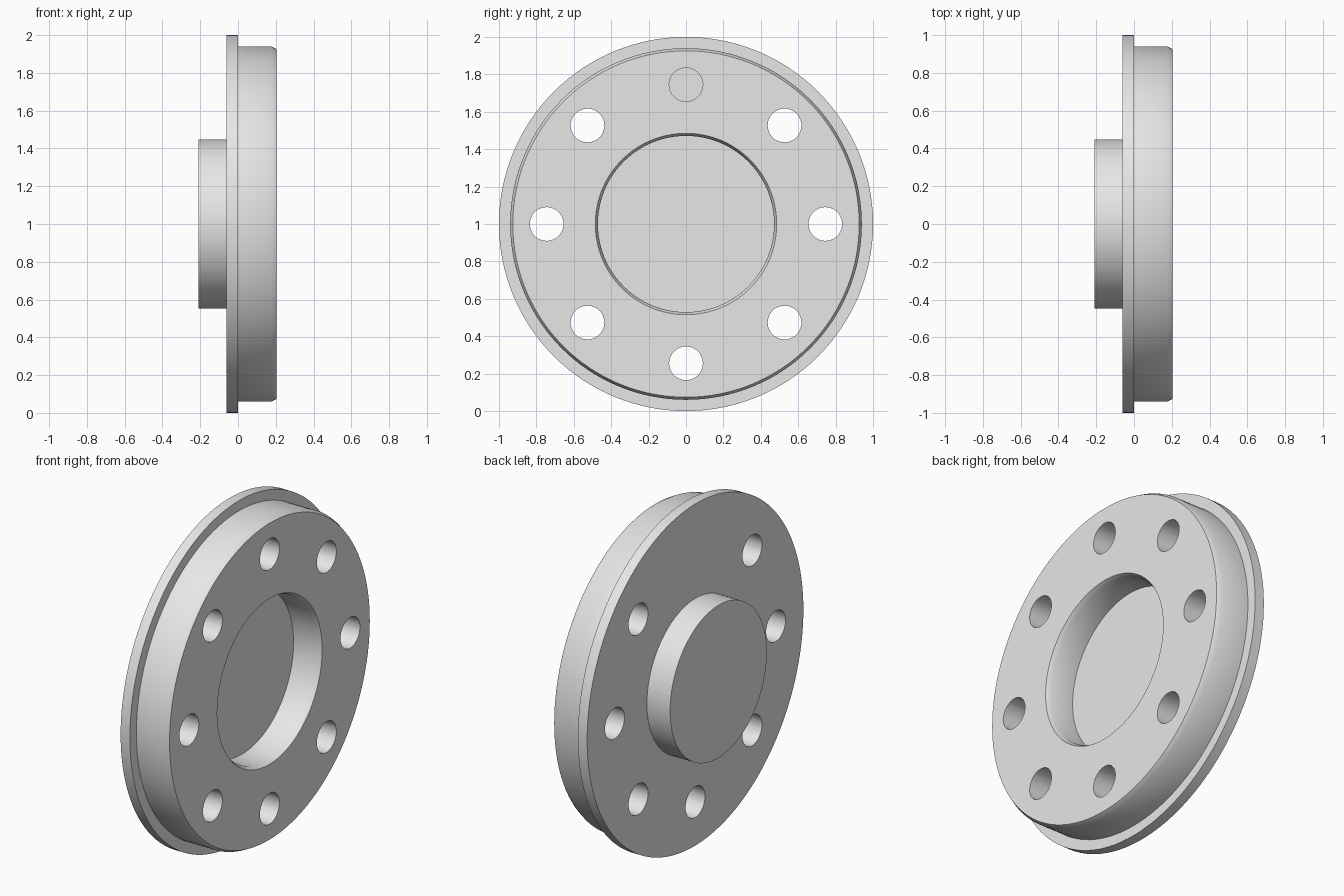
import bpy, bmesh, math
from mathutils import Matrix, Vector

cube = bpy.data.objects.get("Cube")
if cube:
    bpy.data.objects.remove(cube, do_unlink=True)

CENTRE = Vector((0, 0, 1))
SEGMENTS = 128
HOLE_CIRCLE, HOLE_RADIUS = 0.745, 0.09

grey = bpy.data.materials.new("plain_grey")
grey.use_nodes = True
colour = (0.8, 0.8, 0.8, 1)
grey.diffuse_color = colour
grey.node_tree.nodes["Principled BSDF"].inputs["Base Color"].default_value = colour


def make_object(name, bm):
    bmesh.ops.recalc_face_normals(bm, faces=bm.faces)
    mesh = bpy.data.meshes.new(name)
    bm.to_mesh(mesh)
    bm.free()
    mesh.materials.append(grey)
    obj = bpy.data.objects.new(name, mesh)
    bpy.context.scene.collection.objects.link(obj)
    return obj


def lathe(name, profile):
    """Turn (x, radius) points about the x axis and close both ends."""
    bm = bmesh.new()
    rings = []
    for x, r in profile:
        angles = [2 * math.pi * i / SEGMENTS for i in range(SEGMENTS)]
        rings.append([bm.verts.new(CENTRE + Vector((x, r * math.cos(a), r * math.sin(a))))
                      for a in angles])
    for a, b in zip(rings, rings[1:]):
        for i in range(SEGMENTS):
            j = (i + 1) % SEGMENTS
            bm.faces.new((a[i], a[j], b[j], b[i]))
    bm.faces.new(rings[0])
    bm.faces.new(rings[-1])
    return make_object(name, bm)


# Boss, flange, chamfered body and round recess in one turned profile
cap = lathe("flanged_cap", [
    (-0.21, 0.447), (-0.06, 0.447),
    (-0.06, 1.0), (0.0, 1.0),
    (0.0, 0.94), (0.178, 0.94), (0.205, 0.926),
    (0.205, 0.485), (0.178, 0.471), (0.03, 0.471),
])

# Ring of bolt holes: the top one is blind, the others go through
bm = bmesh.new()
for i in range(8):
    angle = math.pi / 2 + i * math.pi / 4
    start, end = (0.0 if i == 0 else -0.2), 0.4
    place = CENTRE + Vector(((start + end) / 2, HOLE_CIRCLE * math.cos(angle),
                             HOLE_CIRCLE * math.sin(angle)))
    bmesh.ops.create_cone(bm, cap_ends=True, segments=48, radius1=HOLE_RADIUS,
                          radius2=HOLE_RADIUS, depth=end - start,
                          matrix=Matrix.Translation(place) @ Matrix.Rotation(math.pi / 2, 4, 'Y'))
cutter = make_object("bolt_hole_cutter", bm)
cutter.hide_render = True

cut = cap.modifiers.new("bolt_holes", 'BOOLEAN')
cut.operation = 'DIFFERENCE'
cut.solver = 'EXACT'
cut.object = cutter

bpy.ops.object.select_all(action='DESELECT')
cap.select_set(True)
bpy.context.view_layer.objects.active = cap
bpy.ops.object.modifier_apply(modifier=cut.name)
bpy.data.objects.remove(cutter, do_unlink=True)
bpy.ops.object.shade_smooth_by_angle(angle=math.radians(30))
